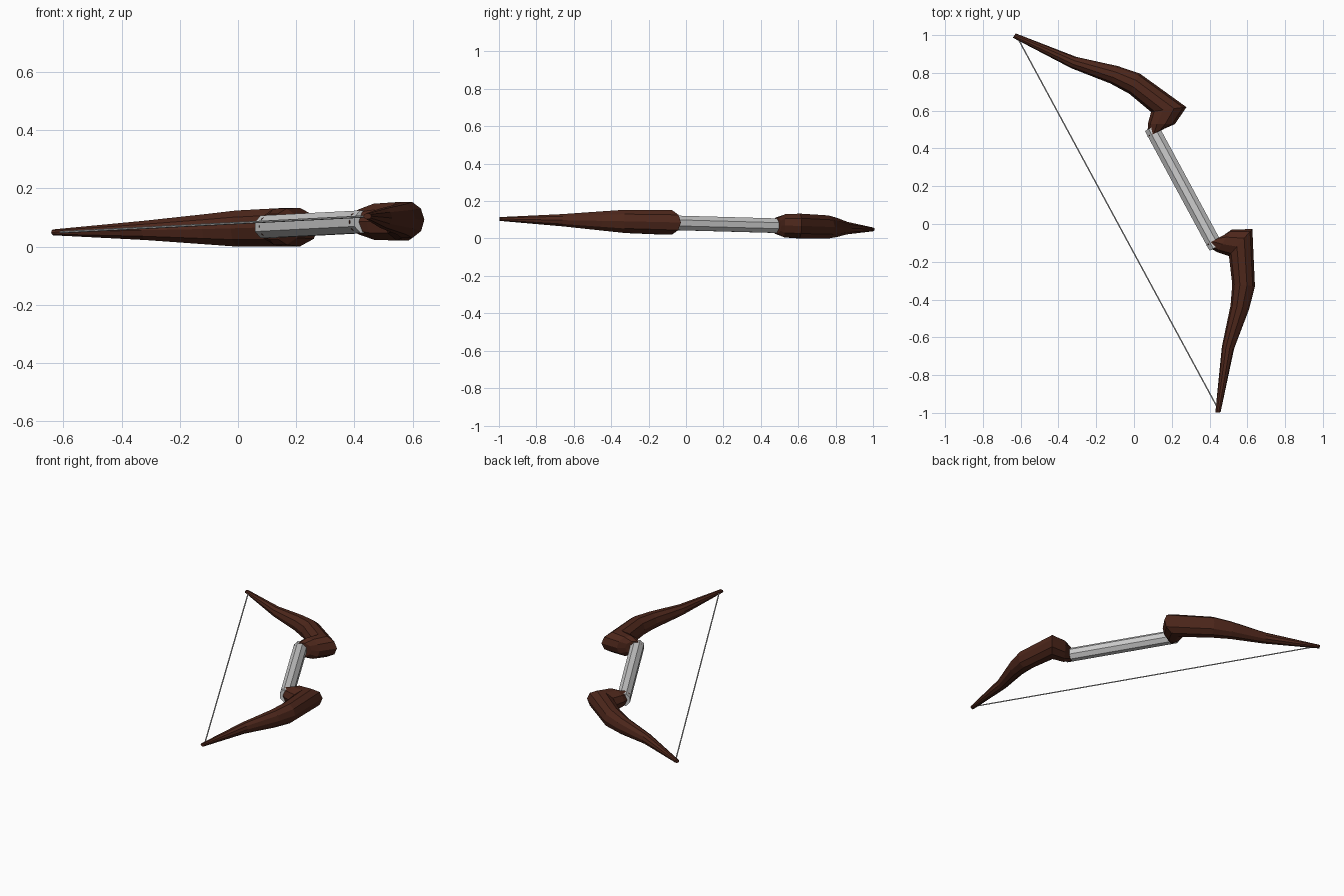
import bpy, bmesh, math
from mathutils import Matrix, Vector

if "Cube" in bpy.data.objects:
    bpy.data.objects.remove(bpy.data.objects["Cube"])

# Shared frame: X runs along the string, Y points to the back of the bow
ax = Vector((0.4755, -0.8798, 0.0245)).normalized()
ay = Vector((0.8798, 0.4755, 0)).normalized()
az = ax.cross(ay)
frame = Matrix((ax, ay, az)).transposed().to_4x4()
frame.translation = (-0.095, 0, 0.0765)

wood = bpy.data.materials.new("dark_wood")
wood.diffuse_color = (0.075, 0.02, 0.011, 1)
wood.use_nodes = True
wood.node_tree.nodes["Principled BSDF"].inputs["Base Color"].default_value = wood.diffuse_color


def make_object(name, bm, material=None):
    bmesh.ops.recalc_face_normals(bm, faces=bm.faces)
    mesh = bpy.data.meshes.new(name)
    bm.to_mesh(mesh)
    bm.free()
    obj = bpy.data.objects.new(name, mesh)
    bpy.context.collection.objects.link(obj)
    obj.matrix_world = frame
    if material:
        mesh.materials.append(material)
    return obj


def rod(name, sides, radius, half_length, y):
    bm = bmesh.new()
    turn = Matrix.Rotation(math.pi / 2, 4, 'Y') @ Matrix.Rotation(math.pi / sides, 4, 'Z')
    bmesh.ops.create_cone(bm, cap_ends=True, segments=sides, radius1=radius, radius2=radius,
                          depth=2 * half_length, matrix=Matrix.Translation((0, y, 0)) @ turn)
    return make_object(name, bm)


# Limb sections: inner edge x, y, outer edge x, y, half height
sections = [
    (0.325, 0.365, 0.323, 0.476, 0.043),
    (0.386, 0.400, 0.317, 0.525, 0.062),
    (0.434, 0.445, 0.367, 0.622, 0.066),
    (0.574, 0.389, 0.640, 0.490, 0.062),
    (0.668, 0.328, 0.731, 0.406, 0.052),
    (0.838, 0.184, 0.878, 0.236, 0.033),
    (1.128, -0.012, 1.140, 0.013, 0.010),
]
SIDES = 10
bm = bmesh.new()
rings = []
for x0, y0, x1, y1, h in sections:
    inner, outer = Vector((x0, y0, 0)), Vector((x1, y1, 0))
    mid, arm = (inner + outer) / 2, (outer - inner) / 2
    ring = []
    for i in range(SIDES):
        a = 2 * math.pi * i / SIDES
        z = h * math.sin(a) / math.sin(math.radians(72))
        ring.append(bm.verts.new(mid + arm * math.cos(a) + Vector((0, 0, z))))
    rings.append(ring)
for a, b in zip(rings, rings[1:]):
    for i in range(SIDES):
        j = (i + 1) % SIDES
        bm.faces.new((a[i], a[j], b[j], b[i]))
bm.faces.new(rings[0])
bm.faces.new(rings[-1])
limbs = make_object("limbs", bm, wood)
limbs.modifiers.new("mirror", 'MIRROR').use_mirror_merge = False

# Metal grip and bow string
rod("grip", 8, 0.042, 0.36, 0.407)
rod("string", 6, 0.004, 1.12, 0.01)
